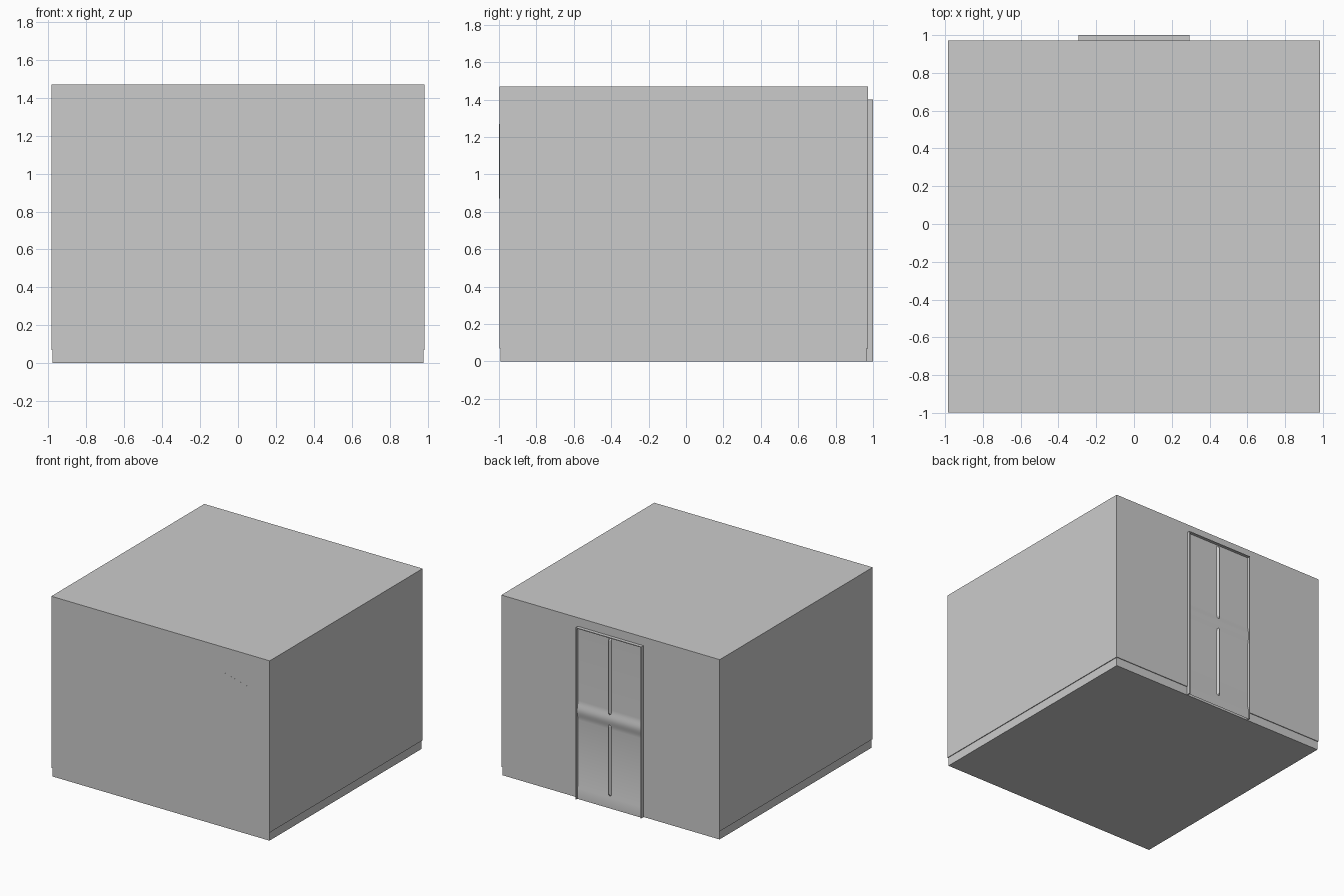
import bpy, bmesh, math
from mathutils import Matrix

if "Cube" in bpy.data.objects:
    bpy.data.objects.remove(bpy.data.objects["Cube"])

X, Y0, Y1 = 0.985, -0.998, 0.972   # room outline
TOP, SKIRT, INSET = 1.47, 0.07, 0.006


def new_object(name, bm):
    bmesh.ops.recalc_face_normals(bm, faces=bm.faces)
    mesh = bpy.data.meshes.new(name)
    bm.to_mesh(mesh)
    bm.free()
    ob = bpy.data.objects.new(name, mesh)
    bpy.context.collection.objects.link(ob)
    return ob


def box(name, x0, x1, y0, y1, z0, z1, tilt=0):
    bm = bmesh.new()
    bmesh.ops.create_cube(bm, size=1)
    m = (Matrix.Translation(((x0 + x1) / 2, (y0 + y1) / 2, (z0 + z1) / 2))
         @ Matrix.Rotation(tilt, 4, 'Y')
         @ Matrix.Diagonal((x1 - x0, y1 - y0, z1 - z0, 1)))
    bmesh.ops.transform(bm, matrix=m, verts=bm.verts)
    return new_object(name, bm)


def loft(name, levels, cap=False):
    # rectangular skin through (z, inset) levels
    bm = bmesh.new()
    rings = [[bm.verts.new((x, y, z)) for x, y in (
        (-X + d, Y0 + d), (X - d, Y0 + d), (X - d, Y1 - d), (-X + d, Y1 - d))]
        for z, d in levels]
    for a, b in zip(rings, rings[1:]):
        for i in range(4):
            j = (i + 1) % 4
            bm.faces.new((a[i], a[j], b[j], b[i]))
    if cap:
        bm.faces.new(rings[-1])
    return new_object(name, bm)


def ridge(name, x, half, y, h, z0, z1):
    # raised bead with mitred, pointed ends
    bm = bmesh.new()
    p = [(x - half, y, z0 + half), (x, y, z0), (x + half, y, z0 + half),
         (x + half, y, z1 - half), (x, y, z1), (x - half, y, z1 - half)]
    v = [bm.verts.new(c) for c in p]
    a = bm.verts.new((x, y + h, z0 + half * 2))
    b = bm.verts.new((x, y + h, z1 - half * 2))
    for f in ((v[0], v[1], a), (v[1], v[2], a), (v[2], v[3], b, a),
              (v[3], v[4], b), (v[4], v[5], b), (v[5], v[0], a, b)):
        bm.faces.new(f)
    return new_object(name, bm)


# Walls with ceiling, and the slightly inset skirting with floor
loft("walls_and_ceiling", [(SKIRT, INSET), (SKIRT, 0), (TOP, 0)], cap=True)
loft("skirting_and_floor", [(SKIRT, INSET), (0, INSET)], cap=True)

# Door frame standing proud of the back wall
W, H = 0.295, 1.40
for side, s in (("left", 1), ("right", -1)):
    a, b = sorted((s * W, s * (W - 0.006)))
    box(f"door_jamb_{side}", a, b, 0.96, 1.0, 0, H)
box("door_head", -W + 0.006, W - 0.006, 0.96, 1.0, H - 0.006, H)

# Door leaf: profile in (y, z) with a soft middle rail and a bottom rail
bm = bmesh.new()
profile = [(0.978, H - 0.006), (0.978, 0.80)]
profile += [(0.978 + 0.006 * (1 + math.cos(t * math.pi)), 0.72 - 0.08 * t)
            for t in (-1 + i / 6 for i in range(13))][1:]
profile += [(0.978, 0.11), (0.986, 0.085), (0.986, 0)]
cols = [[bm.verts.new((s * (W - 0.006), y, z)) for y, z in profile] for s in (-1, 1)]
for i in range(len(profile) - 1):
    bm.faces.new((cols[0][i], cols[0][i + 1], cols[1][i + 1], cols[1][i]))
leaf = new_object("door_leaf", bm)
bpy.context.view_layer.objects.active = leaf
leaf.select_set(True)
bpy.ops.object.shade_smooth_by_angle(angle=math.radians(30))

# Upper and lower centre beads between the door panels
ridge("door_bead_upper", 0, 0.015, 0.978, 0.018, 0.75, H - 0.008)
ridge("door_bead_lower", 0, 0.015, 0.978, 0.018, 0.09, 0.69)

# Crooked picture hung inside, its back just showing through the front wall
box("picture", 0.51, 0.76, Y0 - 0.0005, Y0 + 0.02, 0.897, 1.243, tilt=math.radians(14.5))
